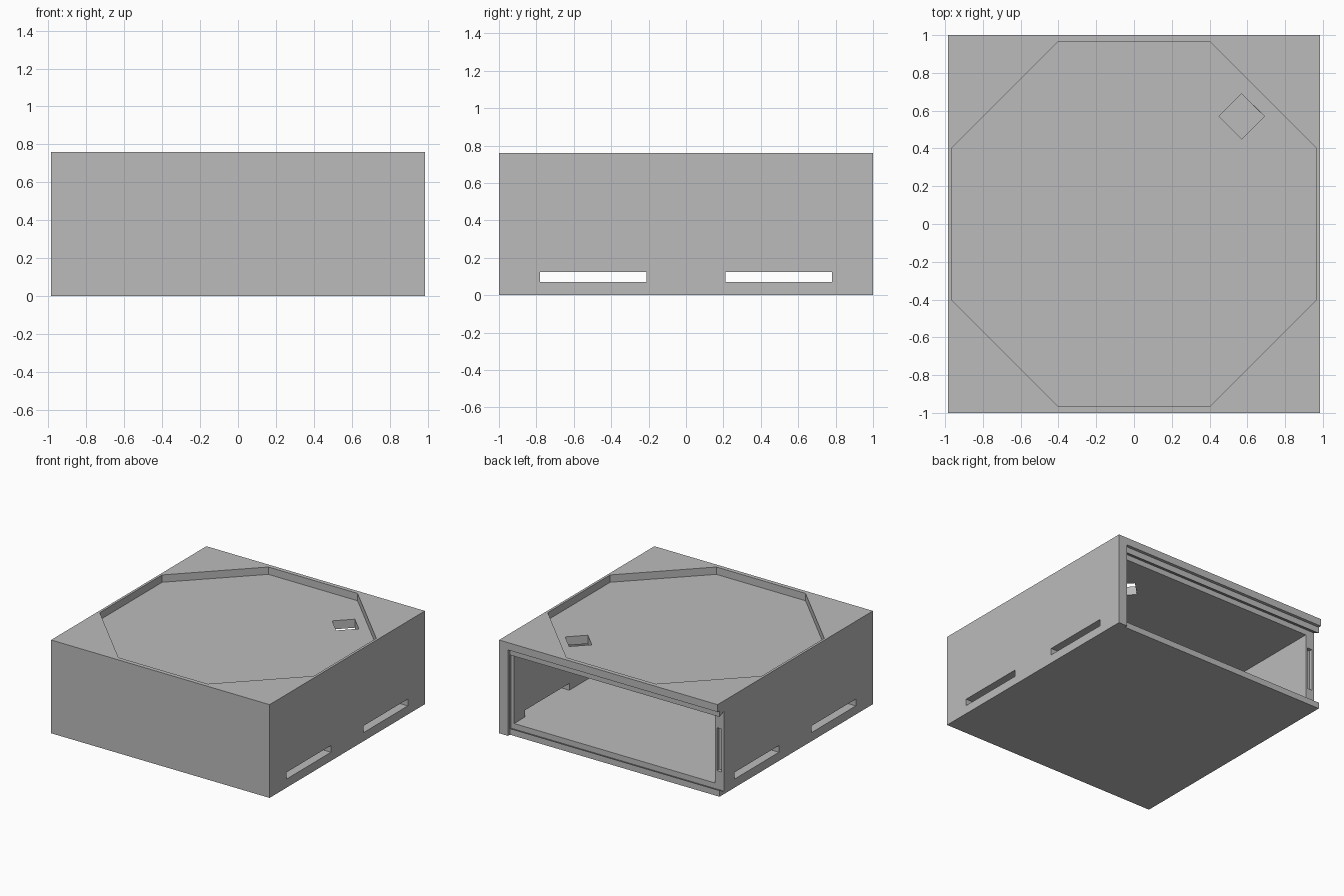
import bpy
import bmesh

default = bpy.data.objects.get("Cube")
if default:
    bpy.data.objects.remove(default, do_unlink=True)

grey = bpy.data.materials.new("plain_grey")
grey.use_nodes = True
colour = (0.5, 0.5, 0.5, 1)
grey.diffuse_color = colour
grey.node_tree.nodes["Principled BSDF"].inputs["Base Color"].default_value = colour


def loft(name, ring_a, ring_b):
    """Closed solid between two matching rings of points."""
    bm = bmesh.new()
    a = [bm.verts.new(p) for p in ring_a]
    b = [bm.verts.new(p) for p in ring_b]
    n = len(a)
    bm.faces.new(a)
    bm.faces.new(b)
    for i in range(n):
        j = (i + 1) % n
        bm.faces.new((a[i], a[j], b[j], b[i]))
    bmesh.ops.recalc_face_normals(bm, faces=bm.faces)
    mesh = bpy.data.meshes.new(name)
    bm.to_mesh(mesh)
    bm.free()
    mesh.materials.append(grey)
    obj = bpy.data.objects.new(name, mesh)
    bpy.context.collection.objects.link(obj)
    return obj


def rect(y, x0, x1, z0, z1):
    return [(x0, y, z0), (x1, y, z0), (x1, y, z1), (x0, y, z1)]


def box(name, x0, x1, y0, y1, z0, z1):
    return loft(name, rect(y0, x0, x1, z0, z1), rect(y1, x0, x1, z0, z1))


def prism(name, outline, z0, z1):
    return loft(name, [(x, y, z0) for x, y in outline],
                [(x, y, z1) for x, y in outline])


W, D, H = 0.985, 1.0, 0.76      # half width, half depth, height
INNER, FLOOR, DECK = 0.905, 0.07, 0.70
OUT = 1.2                       # cutter overshoot

case = box("case", -W, W, -D, D, 0, H)

# Hollow inside, open at the back
cutters = [box("cavity", -INNER, INNER, -0.92, 0.95, FLOOR, DECK - FLOOR)]

# Step and dovetail track for a panel sliding in from one side
cutters.append(box("panel_step", -OUT, INNER, 0.975, OUT, -OUT, DECK))
cutters.append(loft("dovetail_track",
                    rect(0.92, -OUT, 0.935, 0.025, DECK - 0.025),
                    rect(0.997, -OUT, 0.893, 0.06, DECK - 0.06)))

# Octagonal recess in the top
a, b = 0.965, 0.402
octagon = [(b, a), (-b, a), (-a, b), (-a, -b), (-b, -a), (b, -a), (a, -b), (a, b)]
cutters.append(prism("top_recess", octagon, DECK, OUT))

# Diamond cable hole through the top
c, r = 0.57, 0.12
diamond = [(c + r, c), (c, c + r), (c - r, c), (c, c - r)]
cutters.append(prism("cable_hole", diamond, 0.5, OUT))

# Vent slots through both side walls
for y0, y1 in ((-0.78, -0.21), (0.21, 0.78)):
    cutters.append(box("vent_slot", -OUT, OUT, y0, y1, FLOOR, 0.125))

# Latch pocket in the rear end of the short side wall
cutters.append(box("latch_pocket", -0.965, -0.922, 0.89, 0.95, 0.175, 0.525))

for cutter in cutters:
    cutter.hide_render = True
    mod = case.modifiers.new(cutter.name, 'BOOLEAN')
    mod.operation = 'DIFFERENCE'
    mod.solver = 'EXACT'
    mod.object = cutter

# Bake the cuts and drop the cutters
graph = bpy.context.evaluated_depsgraph_get()
result = bpy.data.meshes.new_from_object(case.evaluated_get(graph))
case.modifiers.clear()
case.data = result
for cutter in cutters:
    bpy.data.objects.remove(cutter, do_unlink=True)
